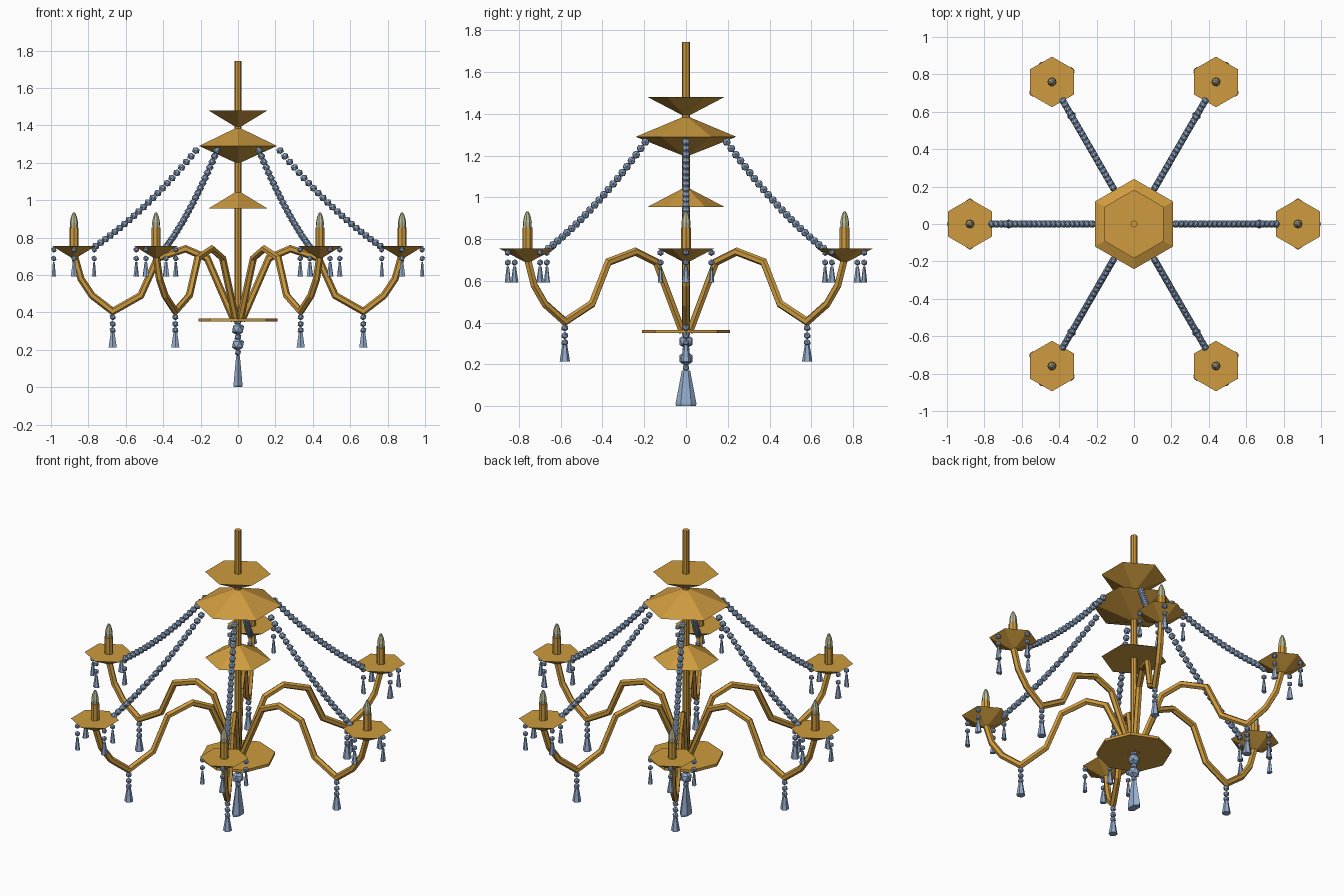
import bpy, bmesh
from math import sin, cos, pi, radians
from mathutils import Matrix, Vector

cube = bpy.data.objects.get("Cube")
if cube:
    bpy.data.objects.remove(cube, do_unlink=True)


def material(name, rgb):
    m = bpy.data.materials.new(name)
    m.use_nodes = True
    m.diffuse_color = (*rgb, 1)
    m.node_tree.nodes["Principled BSDF"].inputs["Base Color"].default_value = (*rgb, 1)
    return m


GOLD = material("gold", (0.62, 0.33, 0.05))
CRYSTAL = material("blue crystal", (0.30, 0.42, 0.62))
BULB = material("pale bulb glass", (0.52, 0.52, 0.32))


def skin(bm, rings):
    """Join equal rings with quads and close both ends."""
    n = len(rings[0])
    for a, b in zip(rings, rings[1:]):
        for i in range(n):
            j = (i + 1) % n
            bm.faces.new((a[i], a[j], b[j], b[i]))
    bm.faces.new(rings[0][::-1])
    bm.faces.new(rings[-1])


def lathe(bm, profile, sides, at=(0, 0, 0), sx=1, sy=1):
    """Turn (radius, z) points about z, first corner on +y."""
    rings = []
    for r, z in profile:
        ring = []
        for k in range(sides):
            a = pi / 2 + 2 * pi * k / sides
            ring.append(bm.verts.new(Vector(at) + Vector((r * cos(a) * sx, r * sin(a) * sy, z))))
        rings.append(ring)
    skin(bm, rings)


def tube(bm, path, radius, sides=6):
    """Sweep a polygon along a path in the xz plane with mitred corners."""
    pts = [Vector((x, 0, z)) for x, z in path]
    rings = []
    for i, p in enumerate(pts):
        d1 = (p - pts[i - 1]).normalized() if i else (pts[1] - p).normalized()
        d2 = (pts[i + 1] - p).normalized() if i < len(pts) - 1 else d1
        t = (d1 + d2).normalized()
        n = Vector((-t.z, 0, t.x)) / max(t.dot(d1), 0.5)
        rings.append([bm.verts.new(p + n * radius * cos(2 * pi * k / sides)
                                   + Vector((0, radius * sin(2 * pi * k / sides), 0)))
                      for k in range(sides)])
    skin(bm, rings)


def bead(bm, at, radius, tilt=0):
    mat = Matrix.Translation(at) @ Matrix.Rotation(tilt, 4, 'Y')
    bmesh.ops.create_icosphere(bm, subdivisions=1, radius=radius, matrix=mat)


def finish(bm, name, mat, copies=1):
    bmesh.ops.recalc_face_normals(bm, faces=bm.faces)
    mesh = bpy.data.meshes.new(name)
    bm.to_mesh(mesh)
    bm.free()
    mesh.materials.append(mat)
    for k in range(copies):
        ob = bpy.data.objects.new(name if copies == 1 else f"{name}_{k + 1}", mesh)
        ob.rotation_euler.z = 2 * pi * k / copies
        bpy.context.collection.objects.link(ob)


def turned(name, mat, profile, sides, at=(0, 0, 0), copies=1):
    bm = bmesh.new()
    lathe(bm, profile, sides, at)
    finish(bm, name, mat, copies)


TIP = 0.002

# Central column and its faceted plates
turned("pole", GOLD, [(0.019, 0.355), (0.019, 1.745)], 8)
turned("top_cone", GOLD, [(TIP, 1.385), (0.183, 1.48)], 6)
turned("canopy", GOLD, [(TIP, 1.195), (0.241, 1.29), (TIP, 1.39)], 6)
turned("middle_cone", GOLD, [(0.183, 0.955), (TIP, 1.05)], 6)
turned("base_plate", GOLD, [(0.21, 0.35), (0.21, 0.366)], 8)

# Curved arms
bm = bmesh.new()
tube(bm, [(0.02, 0.355), (0.165, 0.69), (0.28, 0.74), (0.43, 0.69), (0.52, 0.49),
          (0.67, 0.405), (0.78, 0.49), (0.84, 0.58), (0.877, 0.71)], 0.019)
finish(bm, "arm", GOLD, 6)

# Drip cups, candles and bulbs
ARM_END = 0.877
spot = (ARM_END, 0, 0)
turned("cup", GOLD, [(TIP, 0.685), (0.135, 0.755)], 6, spot, 6)
turned("candle", GOLD, [(0.025, 0.75), (0.025, 0.855)], 8, spot, 6)
turned("bulb", BULB, [(0.02, 0.855), (0.022, 0.88), (0.016, 0.91), (0.006, 0.933)], 8, spot, 6)

# Bead strands sagging from canopy to cups
bm = bmesh.new()
BEADS = 22
for i in range(BEADS):
    t = i / (BEADS - 1)
    sag = 0.035 * 4 * t * (1 - t)
    bead(bm, (0.225 + 0.535 * t, 0, 1.265 - 0.51 * t - sag), 0.021, radians(45))
finish(bm, "bead_strand", CRYSTAL, 6)

# Four small pendants under each cup, flattened across the rim
bm = bmesh.new()
for dx, dy in ((1, 0), (-1, 0), (0, 1), (0, -1)):
    at = Vector((ARM_END + 0.108 * dx, 0.122 * dy, 0))
    for z in (0.735, 0.688):
        bead(bm, at + Vector((0, 0, z)), 0.016)
    thin, wide = 0.65, 1.0
    lathe(bm, [(0.02, 0.592), (0.008, 0.668)], 6, at,
          thin if dx else wide, wide if dx else thin)
finish(bm, "cup_pendants", CRYSTAL, 6)

# One pendant under the lowest bend of each arm
bm = bmesh.new()
for z in (0.375, 0.338, 0.305):
    bead(bm, (0.67, 0, z), 0.018)
lathe(bm, [(0.025, 0.213), (0.012, 0.292)], 6, (0.67, 0, 0))
finish(bm, "arm_pendant", CRYSTAL, 6)

# Large centre pendant
bm = bmesh.new()
for z, r in ((0.35, 0.022), (0.31, 0.036), (0.268, 0.02), (0.228, 0.036), (0.185, 0.018)):
    bead(bm, (0, 0, z), r)
lathe(bm, [(0.046, 0), (0.05, 0.012), (0.02, 0.17)], 6, (0, 0, 0), 0.56, 1)
finish(bm, "centre_pendant", CRYSTAL)
